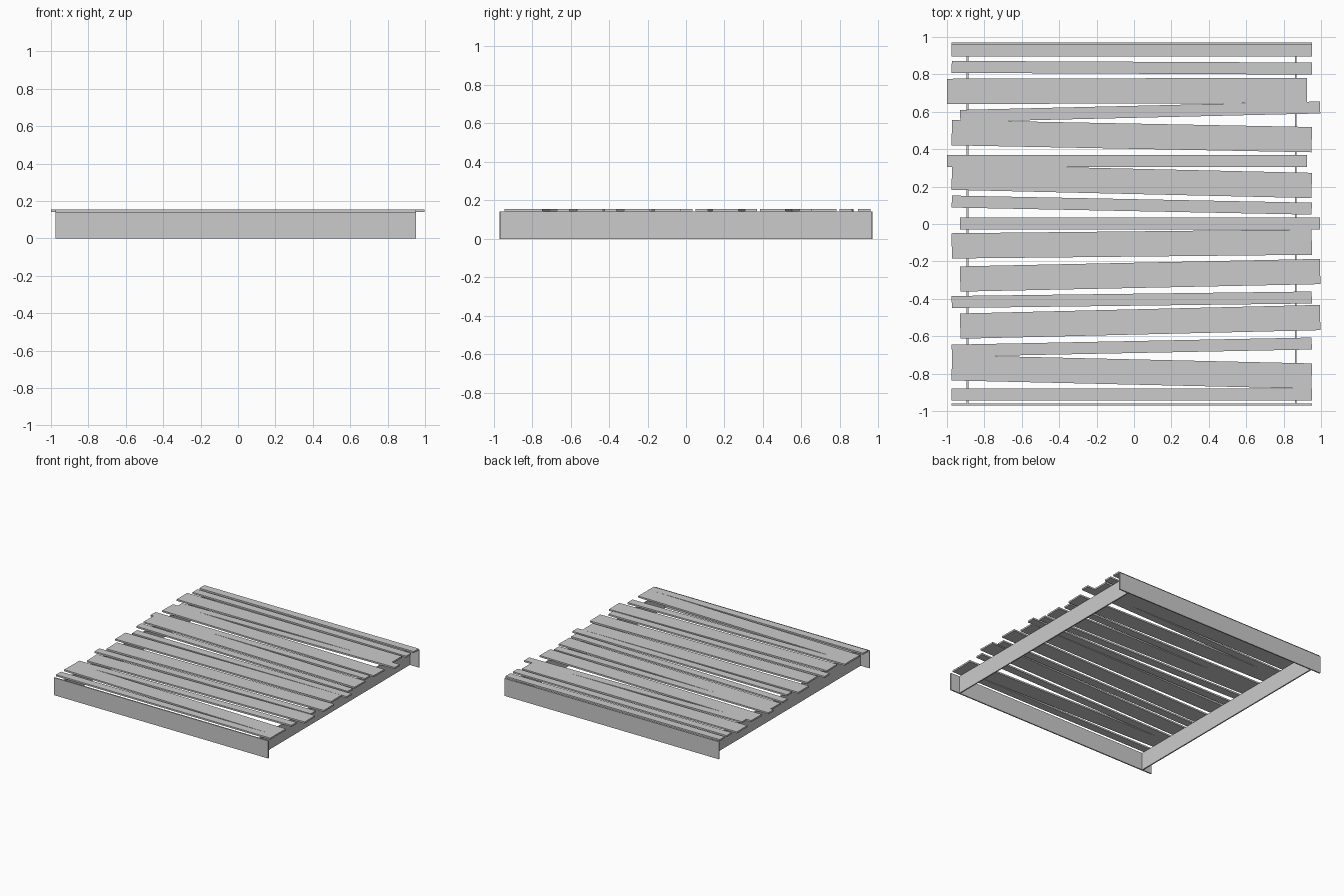
import bpy
import math

# Remove the default object
cube = bpy.data.objects.get("Cube")
if cube:
    bpy.data.objects.remove(cube, do_unlink=True)

# Single grey material
grey = bpy.data.materials.new("plain_grey")
grey.use_nodes = True
colour = (0.6, 0.6, 0.6, 1.0)
grey.diffuse_color = colour
grey.node_tree.nodes["Principled BSDF"].inputs["Base Color"].default_value = colour


def board(name, centre, size, turn=0.0):
    """Add a flat-faced box with the given centre, size and turn about z."""
    bpy.ops.mesh.primitive_cube_add(size=1, location=centre, rotation=(0, 0, turn))
    obj = bpy.context.object
    obj.name = name
    obj.scale = size
    bpy.ops.object.transform_apply(location=False, rotation=False, scale=True)
    obj.data.materials.append(grey)
    return obj


LENGTH = 1.925
MIDDLE = -0.012
TOP = 0.155
THICK = 0.013
NARROW, WIDE = 0.064, 0.135

# Top slats: sideways shift, y at the left end, y at the right end, width
slats = [
    (0, 0.927, 0.927, NARROW),
    (0, 0.840, 0.831, NARROW),
    (-0.025, 0.709, 0.714, WIDE),
    (0.045, 0.578, 0.623, NARROW),
    (0, 0.488, 0.451, WIDE),
    (-0.025, 0.338, 0.338, NARROW),
    (0, 0.250, 0.206, WIDE),
    (0, 0.120, 0.082, NARROW),
    (0.045, 0.003, 0.003, NARROW),
    (0, -0.117, -0.097, WIDE),
    (0.045, -0.294, -0.254, WIDE),
    (0, -0.417, -0.393, NARROW),
    (0.045, -0.546, -0.500, WIDE),
    (0, -0.677, -0.639, NARROW),
    (0, -0.769, -0.813, WIDE),
    (0, -0.911, -0.911, NARROW),
]
for i, (shift, y_left, y_right, width) in enumerate(slats, 1):
    board(f"slat_{i}", (MIDDLE + shift, (y_left + y_right) / 2, TOP - THICK / 2),
          (LENGTH, width, THICK), math.atan2(y_right - y_left, LENGTH))

# Frame: end boards and inset side rails
RAIL_HEIGHT = TOP - THICK
for side, name in ((-1, "front_board"), (1, "back_board")):
    board(name, (MIDDLE, side * 0.966, RAIL_HEIGHT / 2), (LENGTH, 0.01, RAIL_HEIGHT))
for x, name in ((-0.89, "right_rail"), (0.865, "left_rail")):
    board(name, (x, 0, RAIL_HEIGHT / 2), (0.01, 1.922, RAIL_HEIGHT))
